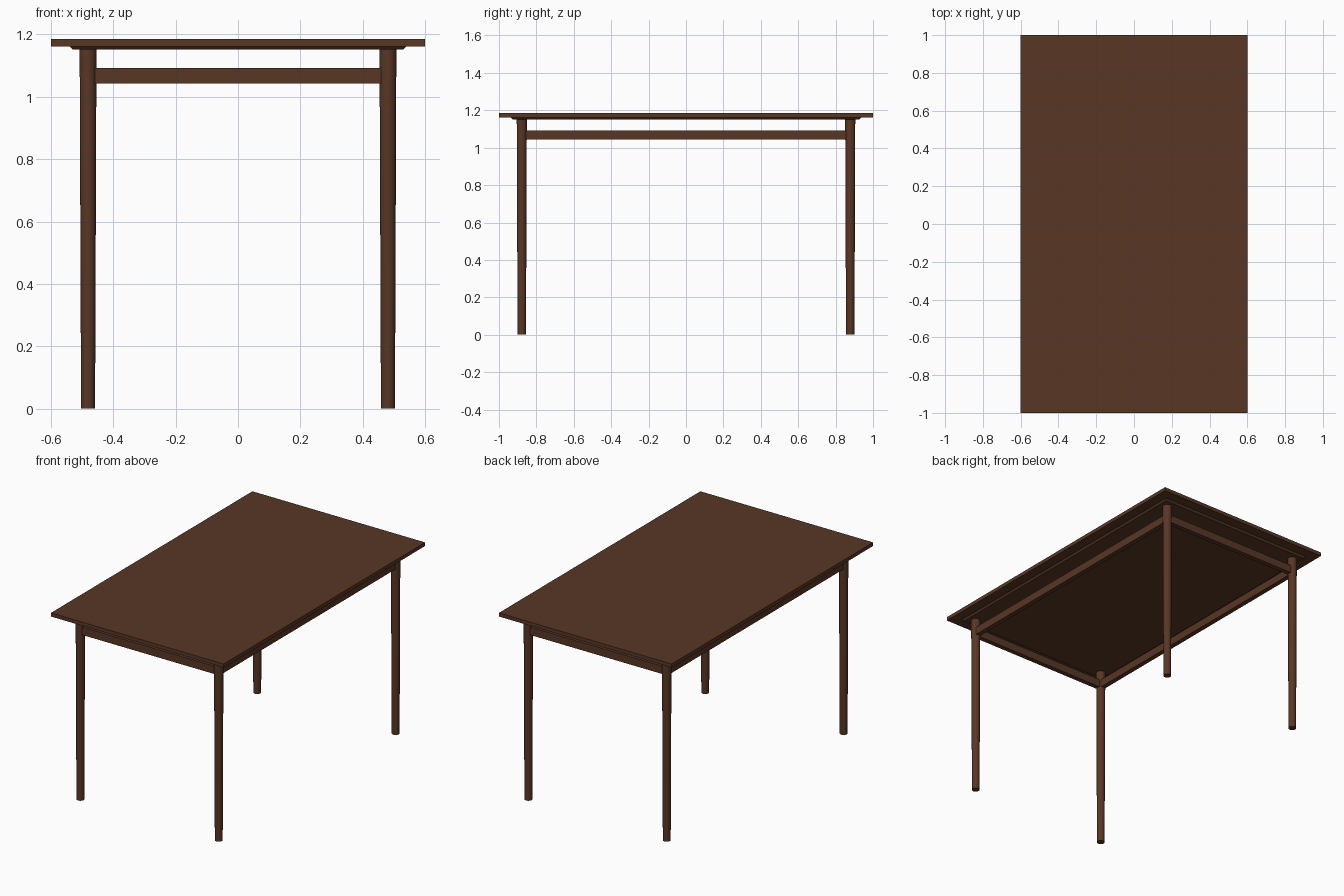
import bpy
import bmesh

cube = bpy.data.objects.get("Cube")
if cube:
    bpy.data.objects.remove(cube, do_unlink=True)

# Single dark wood colour
wood = bpy.data.materials.new("dark_walnut")
wood.use_nodes = True
colour = (0.098, 0.038, 0.019, 1)
wood.diffuse_color = colour
bsdf = wood.node_tree.nodes["Principled BSDF"]
bsdf.inputs["Base Color"].default_value = colour
bsdf.inputs["Roughness"].default_value = 0.6

LEG_X, LEG_Y = 0.481, 0.878
RAIL_Z, RAIL_H, RAIL_T = 1.068, 0.049, 0.03
SLAB_BOTTOM, TOP = 1.162, 1.185
PANEL_BOTTOM = 1.151


def box(name, size, centre, inset=0):
    """Box whose underside is drawn in by inset on every side."""
    bm = bmesh.new()
    bmesh.ops.create_cube(bm, size=1)
    for v in bm.verts:
        shrink = 2 * inset if v.co.z < 0 else 0
        v.co.x *= size[0] - shrink
        v.co.y *= size[1] - shrink
        v.co.z *= size[2]
    mesh = bpy.data.meshes.new(name)
    bm.to_mesh(mesh)
    bm.free()
    mesh.materials.append(wood)
    obj = bpy.data.objects.new(name, mesh)
    obj.location = centre
    bpy.context.collection.objects.link(obj)
    return obj


def leg(name, x, y):
    """Round leg, slightly narrower at the foot."""
    bpy.ops.mesh.primitive_cone_add(vertices=32, radius1=0.0225, radius2=0.027,
                                    depth=PANEL_BOTTOM + 0.002,
                                    location=(x, y, (PANEL_BOTTOM + 0.002) / 2))
    obj = bpy.context.object
    obj.name = name
    obj.data.materials.append(wood)
    bpy.ops.object.shade_smooth_by_angle()


# Table top and the bevelled panel beneath it
box("table_top", (1.2, 2, TOP - SLAB_BOTTOM), (0, 0, (TOP + SLAB_BOTTOM) / 2))
box("under_panel", (1.08, 1.874, SLAB_BOTTOM - PANEL_BOTTOM),
    (0, 0, (SLAB_BOTTOM + PANEL_BOTTOM) / 2), inset=0.011)

# Legs
for side, sx in (("right", -1), ("left", 1)):
    for end, sy in (("front", -1), ("back", 1)):
        leg(f"{end}_{side}_leg", sx * LEG_X, sy * LEG_Y)

# Rails joining the legs
for side, s in (("right", -1), ("left", 1)):
    box(f"{side}_rail", (RAIL_T, 2 * LEG_Y, RAIL_H), (s * LEG_X, 0, RAIL_Z))
for end, s in (("front", -1), ("back", 1)):
    box(f"{end}_rail", (2 * LEG_X, RAIL_T, RAIL_H), (0, s * LEG_Y, RAIL_Z))
